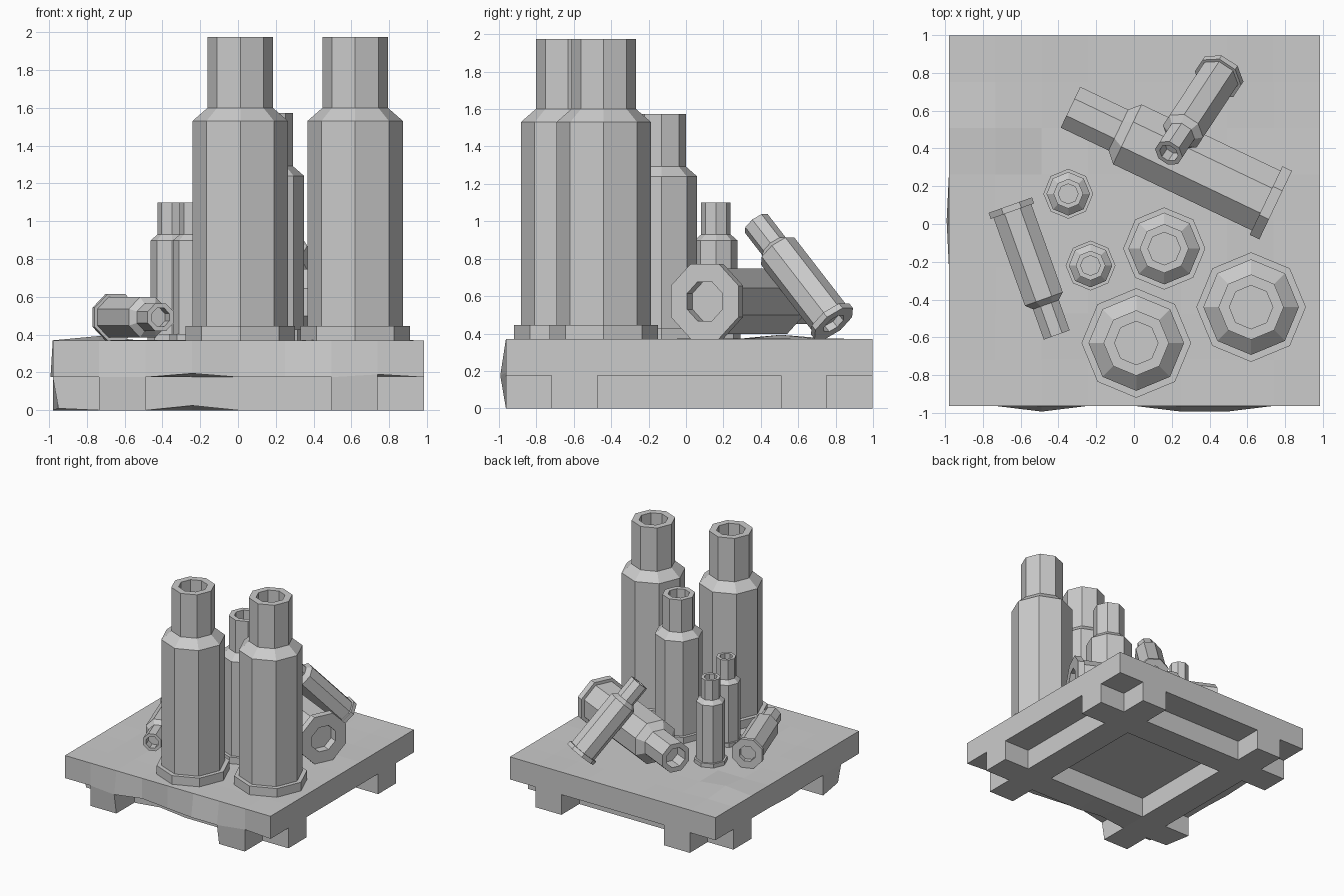
import bpy, bmesh, math, random
from mathutils import Vector, Matrix

if "Cube" in bpy.data.objects:
    bpy.data.objects.remove(bpy.data.objects["Cube"])

random.seed(4)


def finish(bm, name):
    bmesh.ops.recalc_face_normals(bm, faces=bm.faces)
    me = bpy.data.meshes.new(name)
    bm.to_mesh(me)
    bm.free()
    ob = bpy.data.objects.new(name, me)
    bpy.context.collection.objects.link(ob)
    return ob


# --- Stone base: 8x8 slab on a crossed pair of runner beams, slightly uneven ---
N = 8
LAYER_Z = (0.0, 0.175, 0.37)
# hand-worn corners: (i, j, k) -> offset
CHIPS = {
    (2, 0, 1): (0, -0.03, 0), (5, 0, 1): (0, -0.03, 0), (6, 0, 1): (0, -0.03, 0),
    (3, 0, 1): (0, 0, 0.02), (7, 0, 1): (0, 0, 0.015),
    (3, 1, 0): (0, 0, 0.025), (0, 1, 0): (0.03, 0, 0.01), (0, 4, 1): (-0.012, 0, 0),
    (1, 6, 2): (0, 0, 0.025),
}


def make_base():
    cells = {(i, j, 1) for i in range(N) for j in range(N)}
    cells |= {(i, j, 0) for i in range(N) for j in range(N)
              if i in (1, 6) or j in (1, 6)}
    bm = bmesh.new()
    verts = {}

    def vert(key):
        if key not in verts:
            i, j, k = key
            p = Vector((-0.98 + 0.2456 * i, -0.963 + 0.245 * j, LAYER_Z[k]))
            if k == 2 and 0 < i < N and 0 < j < N:
                p.z += random.uniform(-0.006, 0.004)
            verts[key] = bm.verts.new(p + Vector(CHIPS.get(key, (0, 0, 0))))
        return verts[key]

    for c in sorted(cells):
        for axis in range(3):
            for side in (0, 1):
                nb = list(c)
                nb[axis] += 2 * side - 1
                if tuple(nb) in cells:
                    continue
                u, v = [a for a in range(3) if a != axis]
                loop = []
                for du, dv in ((0, 0), (1, 0), (1, 1), (0, 1)):
                    k = list(c)
                    k[axis] += side
                    k[u] += du
                    k[v] += dv
                    loop.append(vert(tuple(k)))
                bm.faces.new(loop)
    return finish(bm, "base_slab")


# --- Stepped tube: rim with end pocket, body, shoulder, hollow neck ---
PROFILE = [(0.15, 0.09), (0.15, 0), (0.29, 0), (0.29, 0.075), (0.253, 0.075),
           (0.253, 1.16), (0.173, 1.23), (0.173, 1.605), (0.115, 1.605), (0.115, 1.45)]
SIDES = 8


def make_tube(name, scale, start, direction=(0, 0, 1)):
    d = Vector(direction).normalized()
    if d.z > 0.99:
        side, up, roll = Vector((1, 0, 0)), Vector((0, 1, 0)), 0
    else:  # lying tubes rest on a flat side
        side = d.cross(Vector((0, 0, 1))).normalized()
        up, roll = side.cross(d), math.pi / SIDES
    rot = Matrix((side, up, d)).transposed()
    bm = bmesh.new()
    rings = []
    for r, z in PROFILE:
        ring = []
        for s in range(SIDES):
            a = roll + 2 * math.pi * s / SIDES
            p = Vector((r * math.cos(a), r * math.sin(a), z)) * scale
            ring.append(bm.verts.new(Vector(start) + rot @ p))
        rings.append(ring)
    for lo, hi in zip(rings, rings[1:]):
        for s in range(SIDES):
            t = (s + 1) % SIDES
            bm.faces.new((lo[s], lo[t], hi[t], hi[s]))
    bm.faces.new(rings[0])
    bm.faces.new(rings[-1])
    return finish(bm, name)


make_base()

BIG, MEDIUM, SMALL = 1.0, 0.75, 0.455

# Standing tubes
for name, size, x, y in (("large_tube_right", BIG, 0.62, -0.44),
                         ("large_tube_front", BIG, 0.012, -0.63),
                         ("medium_tube", MEDIUM, 0.16, -0.13),
                         ("small_tube_front", SMALL, -0.23, -0.22),
                         ("small_tube_back", SMALL, -0.348, 0.16)):
    make_tube(name, size, (x, y, 0.37))

# Fallen and leaning tubes
make_tube("medium_tube_fallen", MEDIUM, (0.75, 0.10, 0.572), (-1.09, 0.52, 0))
make_tube("small_tube_fallen", SMALL, (-0.655, 0.10, 0.492), (0.245, -0.685, 0))
make_tube("small_tube_leaning", SMALL, (0.457, 0.79, 0.453), (-0.27, -0.41, 0.53))
